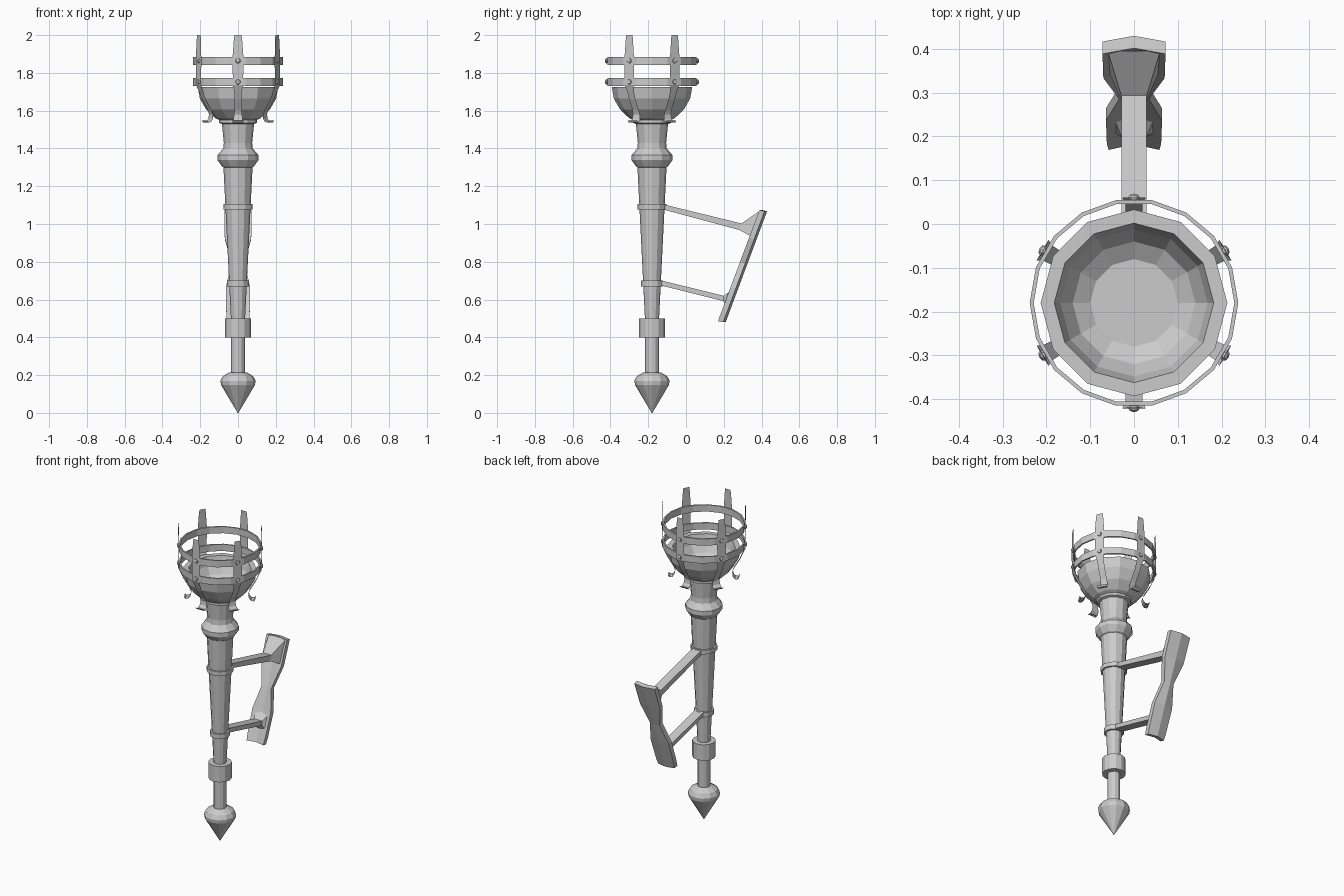
import bpy, bmesh
from math import sin, cos, pi, radians
from mathutils import Matrix, Vector

if "Cube" in bpy.data.objects:
    bpy.data.objects.remove(bpy.data.objects["Cube"])

AXIS_Y = -0.18  # torch axis


def finish(name, bm):
    bmesh.ops.remove_doubles(bm, verts=bm.verts, dist=1e-5)
    bmesh.ops.recalc_face_normals(bm, faces=bm.faces)
    me = bpy.data.meshes.new(name)
    bm.to_mesh(me)
    bm.free()
    ob = bpy.data.objects.new(name, me)
    bpy.context.collection.objects.link(ob)
    return ob


def loft(bm, sections, closed=True, caps=True):
    """Skin a list of equal-length point loops."""
    rows = [[bm.verts.new(p) for p in s] for s in sections]
    n = len(rows[0])
    for a, b in zip(rows, rows[1:]):
        for i in range(n if closed else n - 1):
            j = (i + 1) % n
            bm.faces.new((a[i], a[j], b[j], b[i]))
    if caps:
        bm.faces.new(rows[0])
        bm.faces.new(rows[-1])


def lathe(name, profile, n=12, loop=False):
    """Revolve (radius, z) points round the torch axis."""
    bm = bmesh.new()
    if loop:
        profile = profile + profile[:1]
    loft(bm, [[(r * cos(2 * pi * i / n), AXIS_Y + r * sin(2 * pi * i / n), z)
               for i in range(n)] for r, z in profile], caps=not loop)
    return finish(name, bm)


# Pointed pommel and lower rod
lathe("pommel", [(0.002, 0.0), (0.09, 0.148), (0.093, 0.17), (0.08, 0.195),
                 (0.045, 0.215), (0.037, 0.215), (0.037, 0.41)])
lathe("collar", [(0.037, 0.40), (0.068, 0.40), (0.068, 0.50), (0.037, 0.50)])

# Tapered shaft with bulge, neck and flange
lathe("shaft", [(0.037, 0.49), (0.077, 1.30), (0.085, 1.305), (0.108, 1.338),
                (0.108, 1.365), (0.078, 1.40), (0.075, 1.43), (0.085, 1.53),
                (0.10, 1.535), (0.10, 1.55)])
lathe("lower_shaft_band", [(0.04, 0.67), (0.058, 0.67), (0.058, 0.70), (0.04, 0.70)])
lathe("upper_shaft_band", [(0.06, 1.078), (0.077, 1.078), (0.077, 1.105), (0.06, 1.105)])

# Hollow bowl
lathe("bowl", [(0.085, 1.545), (0.12, 1.56), (0.168, 1.605), (0.202, 1.665),
               (0.213, 1.725), (0.182, 1.725), (0.168, 1.67), (0.14, 1.625),
               (0.10, 1.60)])

# Hoops of the fire basket
for name, z in (("lower_hoop", 1.73), ("upper_hoop", 1.843)):
    lathe(name, [(0.229, z), (0.238, z), (0.238, z + 0.042), (0.229, z + 0.042)],
          n=18, loop=True)

# Thin straps with curled feet: (radius, z, half width)
STRAP = [(0.239, 2.0, 0.019), (0.24, 1.975, 0.022), (0.241, 1.88, 0.029),
         (0.241, 1.735, 0.027), (0.226, 1.70, 0.02), (0.208, 1.66, 0.019),
         (0.174, 1.603, 0.019), (0.165, 1.58, 0.021), (0.168, 1.556, 0.024),
         (0.18, 1.54, 0.027), (0.197, 1.538, 0.029), (0.205, 1.548, 0.029)]
for k in range(6):
    turn = Matrix.Translation((0, AXIS_Y, 0)) @ Matrix.Rotation(radians(30 + 60 * k), 4, 'Z')
    bm = bmesh.new()
    loft(bm, [[turn @ Vector((r, -w, z)), turn @ Vector((r, w, z))]
              for r, z, w in STRAP], closed=False, caps=False)
    finish(f"strap_{k + 1}", bm)
    bm = bmesh.new()
    for z in (1.752, 1.864):
        bmesh.ops.create_uvsphere(
            bm, u_segments=8, v_segments=5, radius=0.014,
            matrix=turn @ Matrix.Translation((0.24, 0, z)) @ Matrix.Diagonal((0.7, 1, 1, 1)))
    finish(f"strap_{k + 1}_rivets", bm)


# Hourglass grip plate, folded along its middle: (z, half width)
def plate_section(z, w):
    y = 0.21 + (z - 0.48) * 0.373
    t, fold, dz = 0.028, 0.013, 0.006
    return [(-w, y - fold, z), (0, y, z), (w, y - fold, z),
            (w, y - fold - t, z + dz), (0, y - t, z + dz), (-w, y - fold - t, z + dz)]


bm = bmesh.new()
loft(bm, [plate_section(z, w) for z, w in
          ((0.48, 0.058), (0.52, 0.062), (0.66, 0.064), (0.79, 0.034),
           (0.92, 0.07), (1.068, 0.072))])
finish("grip_plate", bm)


# Arms that flare into the plate: (y top, z top, y bottom, z bottom, half width)
def arm(name, stations):
    bm = bmesh.new()
    loft(bm, [[(-w, yt, zt), (w, yt, zt), (w, yb, zb), (-w, yb, zb)]
              for yt, zt, yb, zb, w in stations])
    finish(name, bm)


arm("upper_arm", [(-0.125, 1.105, -0.125, 1.078, 0.029),
                  (0.293, 1.003, 0.283, 0.968, 0.029),
                  (0.395, 1.072, 0.352, 0.93, 0.06)])
arm("lower_arm", [(-0.14, 0.703, -0.14, 0.676, 0.029),
                  (0.20, 0.62, 0.198, 0.592, 0.029),
                  (0.25, 0.657, 0.212, 0.56, 0.05)])
